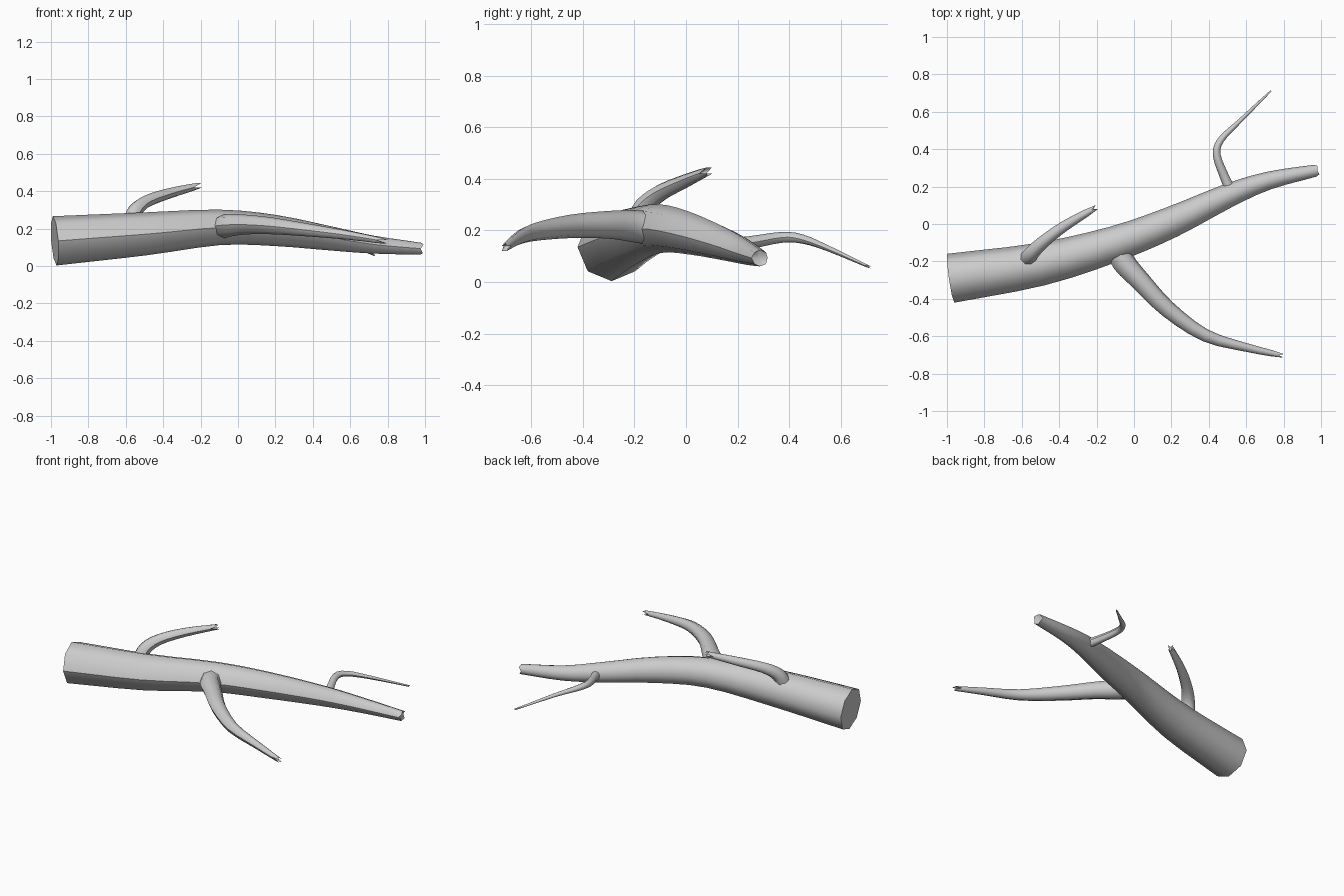
import bpy, math
from mathutils import Vector

if "Cube" in bpy.data.objects:
    bpy.data.objects.remove(bpy.data.objects["Cube"])

bark = bpy.data.materials.new("grey bark")
bark.diffuse_color = (0.6, 0.6, 0.6, 1)
bark.use_nodes = True
bark.node_tree.nodes["Principled BSDF"].inputs["Base Color"].default_value = bark.diffuse_color


def smooth_path(pts, sub):
    """Catmull-Rom resampling of (x, y, z, radius) points."""
    P = [Vector(p) for p in pts]
    P = [2 * P[0] - P[1]] + P + [2 * P[-1] - P[-2]]
    out = []
    for i in range(1, len(P) - 2):
        a, b, c, d = P[i - 1:i + 3]
        for k in range(sub):
            t = k / sub
            out.append(0.5 * (2 * b + (c - a) * t + (2 * a - 5 * b + 4 * c - d) * t * t
                              + (3 * b - a - 3 * c + d) * t ** 3))
    return out + [P[-2]]


def limb(name, pts, sides, splinter, sub=3):
    """Tapered tube with an open shading seam along its side and a broken tip."""
    path = smooth_path(pts, sub)
    pos = [p.to_3d() for p in path]
    n, w = len(path), sides + 1
    verts, faces = [], []
    for i, p in enumerate(path):
        d = (pos[min(i + 1, n - 1)] - pos[max(i - 1, 0)]).normalized()
        side = d.cross(Vector((0, 0, 1))).normalized()
        up = side.cross(d)
        for k in range(w):
            a = 2 * math.pi * k / sides
            v = pos[i] + p[3] * (math.cos(a) * side + math.sin(a) * up)
            if i == n - 1:                       # jagged tip
                v += d * splinter * (-1.0, 0.0, -0.5, 0.0)[(k % sides) % 4]
            verts.append(v)
        if i:
            for k in range(sides):
                a = (i - 1) * w + k
                faces.append((a, a + 1, a + 1 + w, a + w))
    # end caps on their own vertices so the rims stay crisp
    for r, depth in ((0, 0.0), (n - 1, splinter)):
        ring = [verts[r * w + k].copy() for k in range(sides)]
        s = len(verts)
        d = (pos[-1] - pos[-2]).normalized()
        verts += ring + [sum(ring, Vector()) / sides - d * depth]
        for k in range(sides):
            f = (s + k, s + (k + 1) % sides, s + sides)
            faces.append(f if r else f[::-1])
    me = bpy.data.meshes.new(name)
    me.from_pydata(verts, [], [f[::-1] for f in faces])
    me.materials.append(bark)
    me.shade_smooth()
    ob = bpy.data.objects.new(name, me)
    bpy.context.collection.objects.link(ob)
    return ob


# main log
limb("main_log", [
    (-0.98, -0.29, 0.135, 0.132), (-0.5, -0.215, 0.172, 0.115),
    (-0.1, -0.105, 0.207, 0.095), (0.2, 0.01, 0.19, 0.083),
    (0.5, 0.15, 0.147, 0.064), (0.72, 0.232, 0.115, 0.048),
    (0.985, 0.288, 0.092, 0.032)], 8, 0.015)

# side branches
limb("upper_branch", [
    (-0.57, -0.19, 0.23, 0.046), (-0.55, -0.16, 0.295, 0.04),
    (-0.49, -0.1, 0.345, 0.034), (-0.37, -0.01, 0.388, 0.028),
    (-0.2, 0.09, 0.432, 0.017)], 8, 0.05)

limb("front_branch", [
    (-0.09, -0.12, 0.205, 0.065), (-0.055, -0.205, 0.217, 0.062),
    (0.04, -0.31, 0.222, 0.053), (0.18, -0.455, 0.215, 0.045),
    (0.38, -0.595, 0.192, 0.034), (0.6, -0.66, 0.163, 0.023),
    (0.8, -0.705, 0.13, 0.014)], 8, 0.06)

limb("back_branch", [
    (0.525, 0.16, 0.14, 0.03), (0.485, 0.25, 0.153, 0.025),
    (0.442, 0.37, 0.173, 0.021), (0.465, 0.45, 0.167, 0.018),
    (0.56, 0.545, 0.133, 0.012), (0.735, 0.715, 0.056, 0.005)], 8, 0.03)
